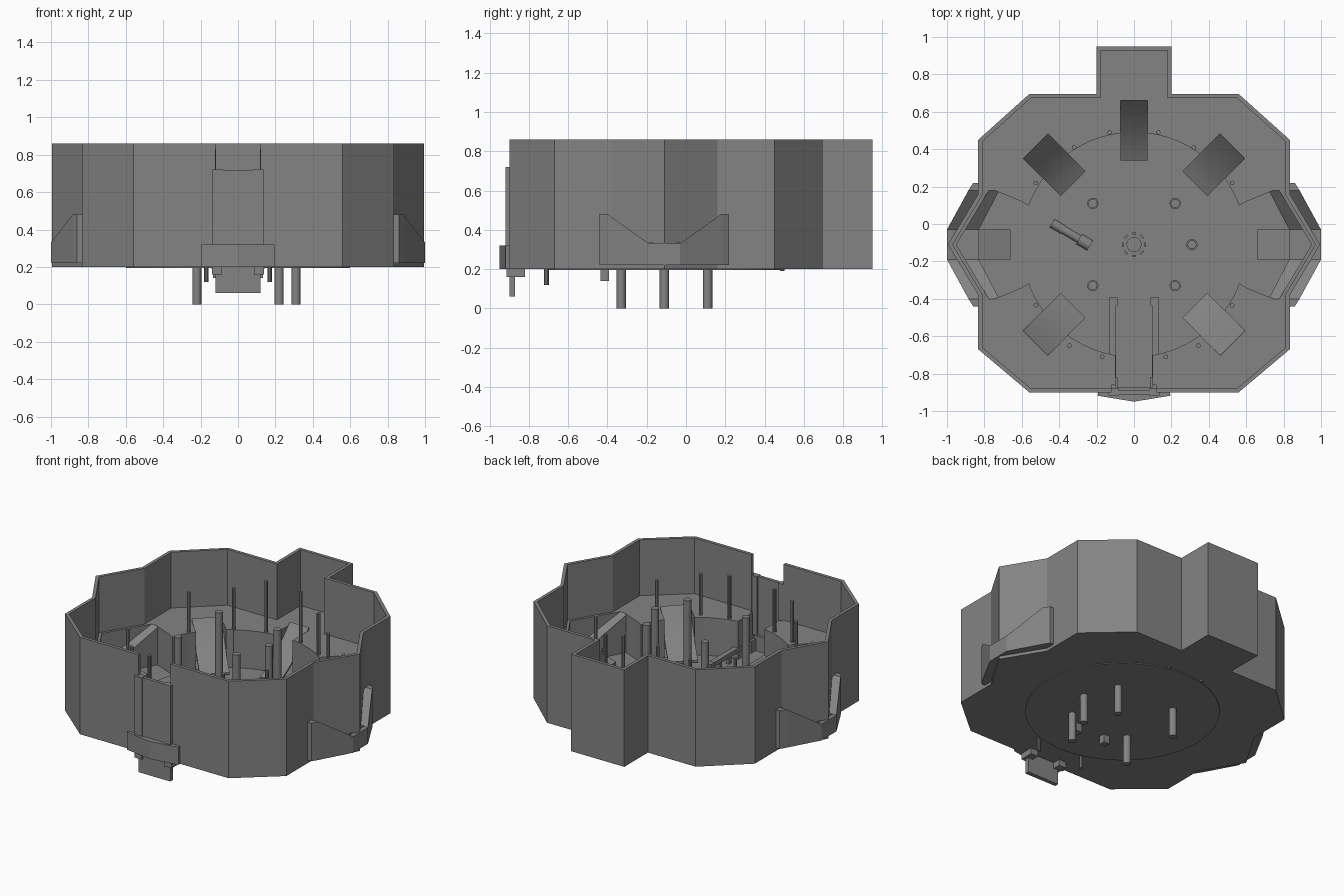
import bpy, bmesh, math
from mathutils import Vector, Matrix

if "Cube" in bpy.data.objects:
    bpy.data.objects.remove(bpy.data.objects["Cube"])

CY = -0.11  # centre of the round deck

dark_grey = bpy.data.materials.new("dark_grey")
dark_grey.diffuse_color = (0.23, 0.23, 0.23, 1)
dark_grey.use_nodes = True
dark_grey.node_tree.nodes["Principled BSDF"].inputs["Base Color"].default_value = dark_grey.diffuse_color


def finish(name, bm, smooth=False):
    bmesh.ops.recalc_face_normals(bm, faces=bm.faces)
    me = bpy.data.meshes.new(name)
    bm.to_mesh(me)
    bm.free()
    me.materials.append(dark_grey)
    ob = bpy.data.objects.new(name, me)
    bpy.context.collection.objects.link(ob)
    if smooth:
        for o in bpy.context.selected_objects:
            o.select_set(False)
        ob.select_set(True)
        bpy.context.view_layer.objects.active = ob
        bpy.ops.object.shade_smooth_by_angle(angle=math.radians(35))
    return ob


def loft(name, rings, smooth=False):
    """Skin a closed solid through equal-length rings of points."""
    bm = bmesh.new()
    vs = [[bm.verts.new(p) for p in r] for r in rings]
    n = len(rings[0])
    for a, b in zip(vs, vs[1:]):
        for i in range(n):
            j = (i + 1) % n
            bm.faces.new((a[i], a[j], b[j], b[i]))
    bm.faces.new(vs[0][::-1])
    bm.faces.new(vs[-1])
    return finish(name, bm, smooth)


def prism(name, pts, z0, z1):
    return loft(name, [[(x, y, z) for x, y in pts] for z in (z0, z1)])


def box(name, x0, x1, y0, y1, z0, z1):
    return prism(name, [(x0, y0), (x1, y0), (x1, y1), (x0, y1)], z0, z1)


def rod(name, x, y, z0, z1, r, seg=16):
    bm = bmesh.new()
    bmesh.ops.create_cone(bm, cap_ends=True, segments=seg, radius1=r, radius2=r, depth=z1 - z0,
                          matrix=Matrix.Translation((x, y, (z0 + z1) / 2)))
    return finish(name, bm, True)


def inset(pts, d):
    """Mitred inward offset of a counter-clockwise outline."""
    out = []
    for i, p in enumerate(pts):
        p = Vector(p)
        a = (p - Vector(pts[i - 1])).normalized()
        b = (Vector(pts[(i + 1) % len(pts)]) - p).normalized()
        na, nb = Vector((-a.y, a.x)), Vector((-b.y, b.x))
        out.append(tuple(p + (na + nb) * d / (1 + na.dot(nb))))
    return out


def cut(target, cutter):
    m = target.modifiers.new("cut", 'BOOLEAN')
    m.operation, m.solver, m.object = 'DIFFERENCE', 'EXACT', cutter
    bpy.context.view_layer.objects.active = target
    bpy.ops.object.modifier_apply(modifier=m.name)
    bpy.data.objects.remove(cutter, do_unlink=True)


def place(ob, ang):
    ob.data.transform(Matrix.Translation((0, CY, 0)) @ Matrix.Rotation(ang, 4, 'Z'))


# Hull: lobed outline, high rim, raised shelf inside
half = [(0.56, -0.9), (0.833, -0.67), (0.833, -0.38), (0.995, CY), (0.833, 0.16),
        (0.833, 0.45), (0.56, 0.695), (0.2, 0.695), (0.2, 0.95)]
outline = half + [(-x, y) for x, y in reversed(half)]
hull = prism("hull", outline, 0.2, 0.86)
cut(hull, prism("rim_cutter", inset(outline, 0.022), 0.48, 1))
cut(hull, rod("deck_cutter", 0, CY, 0.215, 0.7, 0.6, 64))

# Cut slots for ramps, side bays, front channel and doorway
ramp_angles = [math.radians(a) for a in (45, 135, 225, 315)]
for a in ramp_angles:
    c = box("slot_cutter", 0.45, 0.735, -0.094, 0.094, 0.216, 0.7)
    place(c, a)
    cut(hull, c)
cut(hull, box("slot_cutter", -0.072, 0.072, 0.3, 0.66, 0.217, 0.7))
bay = [(0.5, -0.28), (0.6, -0.34), (0.77, -0.41), (0.95, CY), (0.77, 0.19), (0.6, 0.12), (0.5, 0.06)]
for s in (1, -1):
    cut(hull, prism("bay_cutter", [(s * x, y) for x, y in bay][::s], 0.218, 0.55))
cut(hull, box("channel_cutter", -0.1, 0.1, -0.872, -0.5, 0.219, 0.7))
cut(hull, box("doorway_cutter", -0.12, 0.12, -1, -0.86, 0.321, 1))

# Round deck with hub
rod("deck", 0, CY, 0.195, 0.222, 0.6, 64)
rod("hub", 0, CY, 0.21, 0.25, 0.04, 20)
for k in range(8):
    t = box("hub_mark", 0.055, 0.065, -0.012, 0.012, 0.21, 0.235)
    place(t, k * math.pi / 4)


# Curved ramps running from the shelf to the deck
def ramp(name, r0, r1, w):
    rings = []
    for i in range(7):
        t = i / 6
        r, z = r0 + (r1 - r0) * t, 0.25 + 0.25 * (0.55 * t + 0.45 * t * t)
        rings.append([(r, -w, z - 0.015), (r, w, z - 0.015), (r, w, z), (r, -w, z)])
    return loft(name, rings, True)


for a in ramp_angles:
    place(ramp("diagonal_ramp", 0.46, 0.745, 0.093), a)
place(ramp("back_ramp", 0.45, 0.77, 0.071), math.pi / 2)

# Side bays: V-topped aprons and centre ramps
sections = [(0.08, 0.33, 1.0, 0.83), (0.29, 0.48, 0.885, 0.72), (0.33, 0.48, 0.86, 0.74)]
sections = [(-d, z, o, i) for d, z, o, i in reversed(sections)] + sections
for s in (1, -1):
    loft("side_apron", [[(s * i, CY + d, 0.22), (s * o, CY + d, 0.22), (s * o, CY + d, z), (s * i, CY + d, z)]
                        for d, z, o, i in sections])
    loft("side_ramp", [[(s * x, -0.19, z - 0.02), (s * x, -0.03, z - 0.02), (s * x, -0.03, z), (s * x, -0.19, z)]
                       for x, z in ((0.66, 0.25), (0.97, 0.335))])

# Five long legs
for x, y in ((0.31, CY), (0.22, 0.11), (-0.22, 0.11), (-0.22, -0.33), (0.22, -0.33)):
    rod("leg", x, y, 0, 0.74, 0.024)
    rod("leg_collar", x, y, 0.21, 0.25, 0.03)

# Thin pins around the shelf edge
for x, y, z0, z1 in ((0.13, 0.49, 0.19, 0.83), (0.32, 0.41, 0.21, 0.76), (0.525, 0.22, 0.21, 0.75),
                     (0.525, -0.435, 0.21, 0.75), (0.345, -0.65, 0.21, 0.76), (0.17, -0.71, 0.12, 0.77)):
    for s in (1, -1):
        rod("pin", s * x, y, z0, z1, 0.012, 10)

# Front door with posts, channel rails and underside blocks
box("door_panel", -0.085, 0.085, -0.912, -0.89, 0.2, 0.718)
for s in (-1, 1):
    a, b = sorted((s * 0.08, s * 0.135))
    box("door_post", a, b, -0.918, -0.88, 0.2, 0.72)
    a, b = sorted((s * 0.095, s * 0.13))
    box("rail", a, b, -0.86, -0.4, 0.27, 0.3)
    a, b = sorted((s * 0.085, s * 0.14))
    box("rail_front_block", a, b, -0.915, -0.82, 0.16, 0.3)
    a, b = sorted((s * 0.088, s * 0.134))
    box("rail_end_block", a, b, -0.435, -0.393, 0.14, 0.305)
    a, b = sorted((s * 0.1, s * 0.125))
    for y in (-0.52, -0.62):
        box("rail_support", a, b, y - 0.012, y + 0.012, 0.21, 0.28)
prism("front_bumper", [(-0.19, -0.89), (-0.195, -0.918), (0, -0.95), (0.195, -0.918), (0.19, -0.89)], 0.2, 0.32)
box("front_tab", -0.12, 0.12, -0.9, -0.872, 0.06, 0.22)

# Lever lying on the deck
start, end = Vector((-0.43, 0.0, 0.29)), Vector((-0.26, -0.1, 0.29))
for name, t0, t1, r in (("lever_grip", -0.05, 0.3, 0.026), ("lever_shaft", 0.3, 0.85, 0.023),
                        ("lever_base", 0.8, 1.15, 0.032)):
    p, q = start.lerp(end, t0), start + (end - start) * t1
    lever = rod(name, 0, 0, 0, (q - p).length, r, 12)
    lever.data.transform(Matrix.Translation(p) @ (q - p).to_track_quat('Z', 'Y').to_matrix().to_4x4())
rod("lever_stand", -0.26, -0.1, 0.21, 0.28, 0.025, 12)
